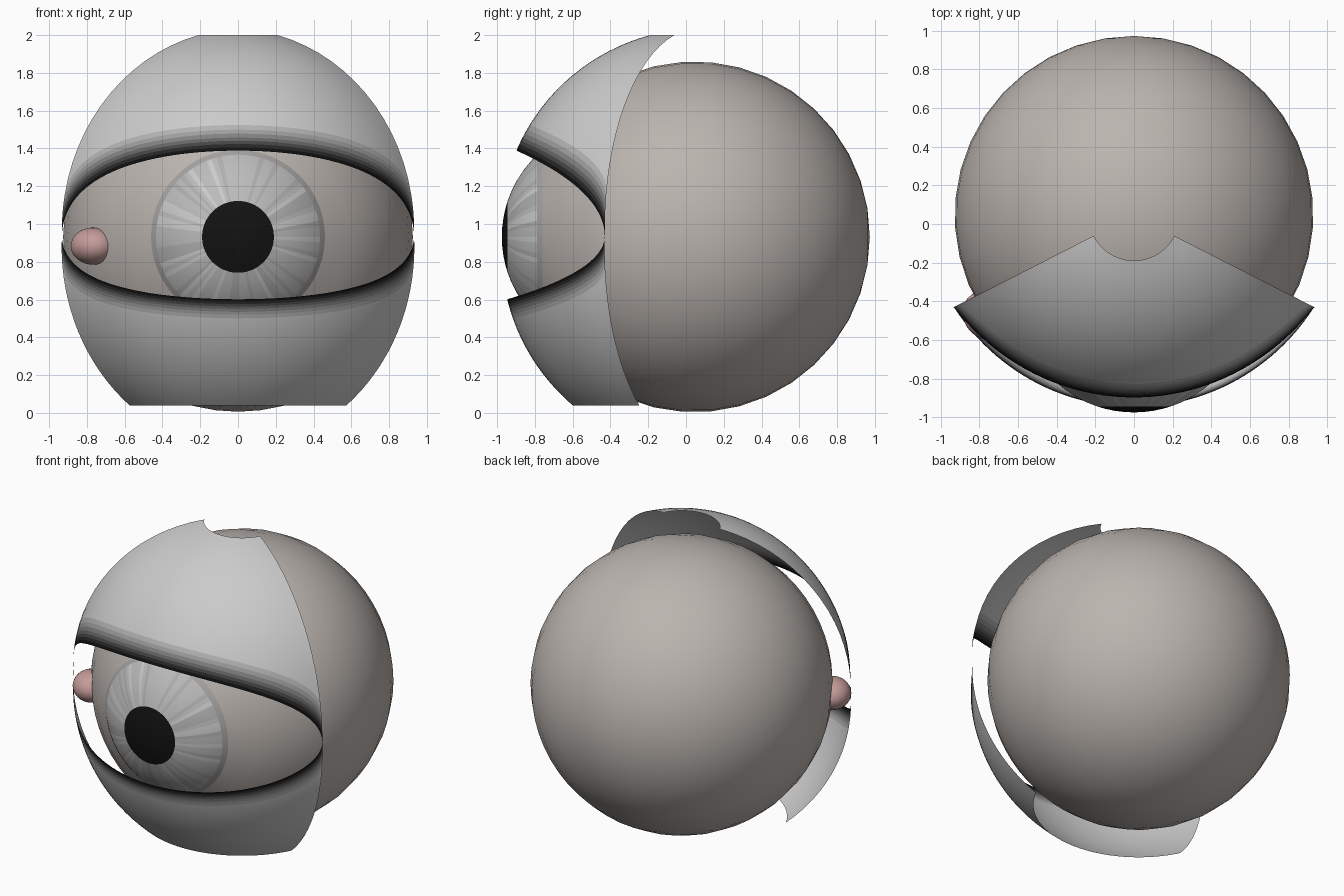
import bpy, bmesh, math, random
from mathutils import Matrix

if "Cube" in bpy.data.objects:
    bpy.data.objects.remove(bpy.data.objects["Cube"])

random.seed(4)
CY, CZ, R = 0.045, 0.932, 0.928      # eyeball centre and radius


def material(name, *rgb):
    m = bpy.data.materials.new(name)
    m.diffuse_color = (*rgb, 1)
    m.use_nodes = True
    m.node_tree.nodes["Principled BSDF"].inputs["Base Color"].default_value = m.diffuse_color
    return m


def finish(bm, name, mats):
    me = bpy.data.meshes.new(name)
    for f in bm.faces:
        f.smooth = True
    bm.to_mesh(me)
    bm.free()
    for m in mats:
        me.materials.append(m)
    ob = bpy.data.objects.new(name, me)
    bpy.context.collection.objects.link(ob)
    return ob


def lathe(name, profile, n, mats, pick=lambda ring, seg: 0):
    """Revolve (radius, y) points about the eye's front-back axis."""
    bm = bmesh.new()
    rings = []
    for r, y in profile:
        if r < 1e-5:
            rings.append([bm.verts.new((0, y, CZ))] * n)
        else:
            rings.append([bm.verts.new((r * math.cos(2 * math.pi * i / n), y,
                                        CZ + r * math.sin(2 * math.pi * i / n)))
                          for i in range(n)])
    for k in range(len(rings) - 1):
        a, b = rings[k], rings[k + 1]
        for i in range(n):
            j = (i + 1) % n
            vs = list(dict.fromkeys((a[i], a[j], b[j], b[i])))
            bm.faces.new(vs).material_index = pick(k, i)
    bmesh.ops.recalc_face_normals(bm, faces=bm.faces)
    return finish(bm, name, mats)


white = material("sclera", 0.50, 0.46, 0.43)
black = material("pupil_black", 0.006, 0.006, 0.006)
pink = material("tissue_pink", 0.55, 0.33, 0.32)
greys = [material(f"iris_grey_{i}", g, g, g) for i, g in enumerate((0.43, 0.5, 0.57))]
rim = material("iris_rim", 0.38, 0.37, 0.36)

# Eyeball, open where the cornea bulges out
IRIS = 0.46
a0 = math.asin(IRIS / R)
angles = [a0 + (math.pi - a0) * i / 16 for i in range(17)]
lathe("eyeball", [(R * math.sin(a), CY - R * math.cos(a)) for a in angles], 48, [white])

# Iris and pupil: a tighter dome on the front
DR, DY = 0.6, -0.375


def dome(r):
    return (r, DY - math.sqrt(DR * DR - r * r))


streak = [random.choice((0, 1, 1, 2)) for _ in range(96)]
lathe("iris", [dome(r) for r in (0.19, 0.24, 0.30, 0.36, 0.41, 0.435)]
      + [(IRIS, CY - math.sqrt(R * R - IRIS * IRIS))], 96,
      greys + [rim], lambda k, i: 3 if k == 5 else streak[i])
lathe("pupil", [dome(r) for r in (0, 0.05, 0.1, 0.15, 0.19)], 96, [black])

# Pink tissue in the inner corner
bm = bmesh.new()
bmesh.ops.create_uvsphere(bm, u_segments=24, v_segments=16, radius=1)
az = math.radians(56)
bm.transform(Matrix.Translation((-0.925 * math.sin(az), CY - 0.925 * math.cos(az), 0.883))
             @ Matrix.Rotation(math.pi / 2 - az, 4, 'Z')
             @ Matrix.Diagonal((0.115, 0.13, 0.098, 1)))
finish(bm, "inner_corner_tissue", [pink])

# Eyelids: spherical sheets with an almond opening and a dark lash line
shades = [material(f"lash_line_{i}", g, g, g)
          for i, g in enumerate((0.005, 0.02, 0.06, 0.13, 0.22, 0.34, 0.45))]
lid_grey = material("lid_grey", 0.55, 0.55, 0.55)
ROWS = [0, 0.02, 0.04, 0.06, 0.08, 0.105, 0.13, 0.16] + [0.16 + 0.84 * i / 14 for i in range(1, 15)]
HALF = math.radians(63)
LID_Z = 0.935


def eyelid(name, side, edge, end, r_end):
    bm = bmesh.new()
    n = 64
    grid = []
    for t in ROWS:
        row = []
        for i in range(n + 1):
            u = math.sin(math.pi * (i / n - 0.5))
            e = math.radians(edge) * math.sqrt(max(0, 1 - u * u))
            e += (math.radians(end) - e) * t
            r = 1.046 + (r_end - 1.046) * t
            h = r * math.cos(e)
            row.append(bm.verts.new((h * math.sin(u * HALF), CY - h * math.cos(u * HALF),
                                     LID_Z + side * r * math.sin(e))))
        grid.append(row)
    for k in range(len(ROWS) - 1):
        for i in range(n):
            vs = [grid[k][i], grid[k][i + 1], grid[k + 1][i + 1], grid[k + 1][i]]
            bm.faces.new(vs if side > 0 else vs[::-1]).material_index = min(k, 7)
    finish(bm, name, shades + [lid_grey])


eyelid("upper_eyelid", 1, 25.7, 77.6, 1.0905)
eyelid("lower_eyelid", -1, 18.6, 54.2, 1.103)
